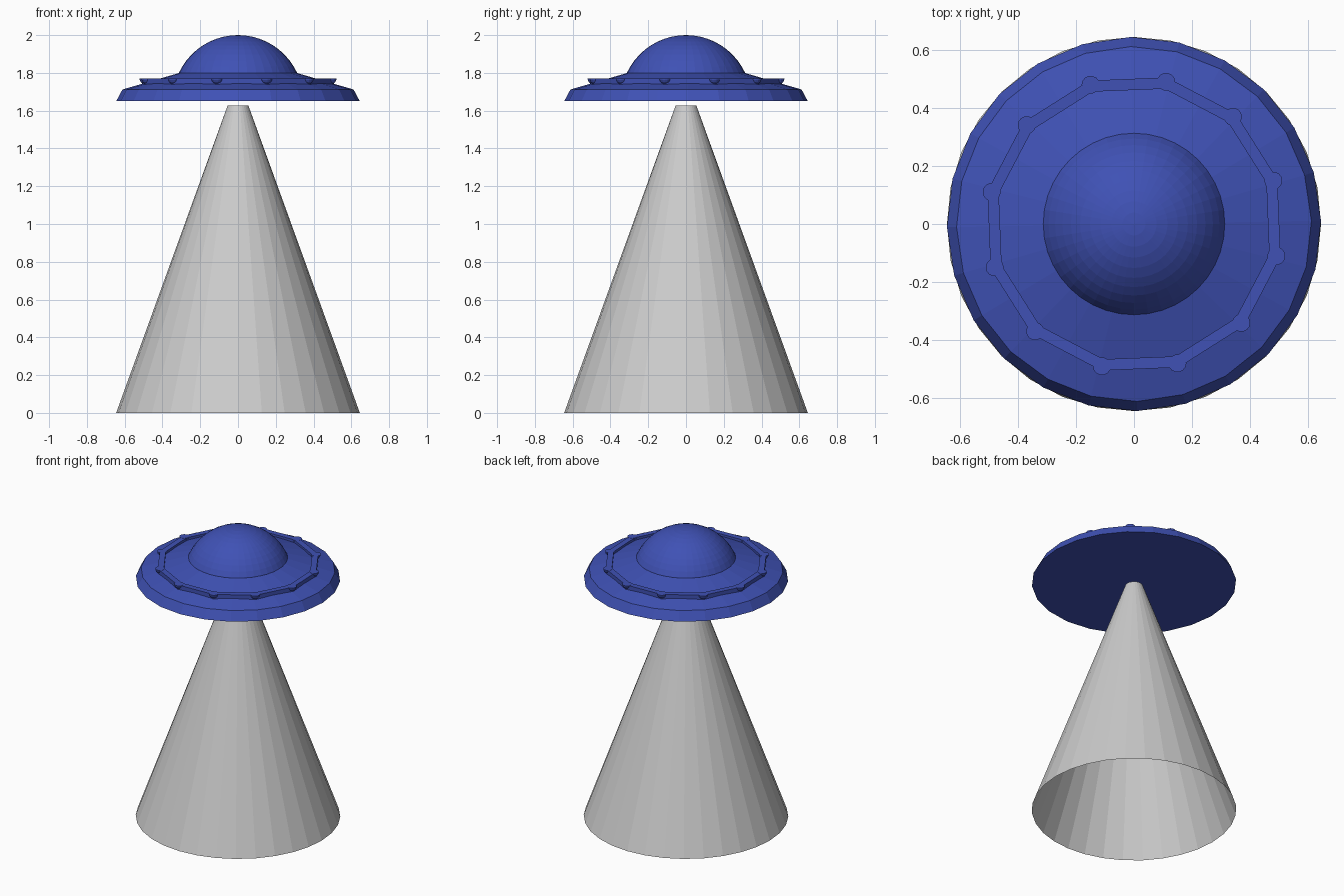
import bpy, bmesh, math

if "Cube" in bpy.data.objects:
    bpy.data.objects.remove(bpy.data.objects["Cube"])


def material(name, rgb):
    m = bpy.data.materials.new(name)
    m.diffuse_color = (*rgb, 1)
    m.use_nodes = True
    m.node_tree.nodes["Principled BSDF"].inputs["Base Color"].default_value = m.diffuse_color
    return m


BLUE = material("saucer blue", (0.05, 0.083, 0.462))
GREY = material("beam grey", (0.6, 0.6, 0.6))


def lathe(name, profile, sides, mat, start=0.0, closed=False, centre=(0, 0)):
    """Spin (radius, height) points around a vertical axis; radius 0 makes a pole."""
    bm = bmesh.new()
    rings = []
    for r, z in profile:
        if r < 1e-6:
            rings.append([bm.verts.new((centre[0], centre[1], z))] * sides)
        else:
            angles = [start + math.tau * i / sides for i in range(sides)]
            rings.append([bm.verts.new((centre[0] + r * math.cos(a),
                                        centre[1] + r * math.sin(a), z)) for a in angles])
    pairs = list(zip(rings, rings[1:]))
    if closed:
        pairs.append((rings[-1], rings[0]))
    for low, high in pairs:
        for i in range(sides):
            j = (i + 1) % sides
            corners = list(dict.fromkeys((low[i], low[j], high[j], high[i])))
            bm.faces.new(corners)
    mesh = bpy.data.meshes.new(name)
    bm.to_mesh(mesh)
    bm.free()
    mesh.materials.append(mat)
    ob = bpy.data.objects.new(name, mesh)
    bpy.context.collection.objects.link(ob)
    return ob


# Light beam: open cone
lathe("light_beam", [(0.645, 0), (0.055, 1.627)], 32, GREY)

# Saucer hull with flat underside and bevelled rim
lathe("saucer_hull", [(0, 1.65), (0.645, 1.65), (0.612, 1.712),
                      (0.31, 1.80), (0, 1.80)], 24, BLUE, math.radians(1))

# Cockpit dome: spherical cap
R, CZ = 0.345, 1.655
edge = math.asin(0.145 / R)
cap = []
for i in range(11):
    t = edge + (math.pi / 2 - edge) * i / 10
    cap.append((R * math.cos(t) if i < 10 else 0, CZ + R * math.sin(t)))
lathe("cockpit_dome", [(0.312, 1.785)] + cap, 40, BLUE)

# Twelve-sided rail around the hull
turn = math.radians(17.3)
lathe("light_rail", [(0.478, 1.735), (0.518, 1.73), (0.518, 1.77), (0.478, 1.77)],
      12, BLUE, turn, closed=True)

# Lamps: downward half spheres at the rail corners
bowl = [(0 if i == 0 else 0.031 * math.sin(i * math.pi / 10),
         1.771 - 0.031 * math.cos(i * math.pi / 10)) for i in range(6)]
for k in range(12):
    a = turn + math.tau * k / 12
    lathe(f"lamp_{k + 1}", bowl + [(0, 1.771)], 14, BLUE,
          centre=(0.503 * math.cos(a), 0.503 * math.sin(a)))
